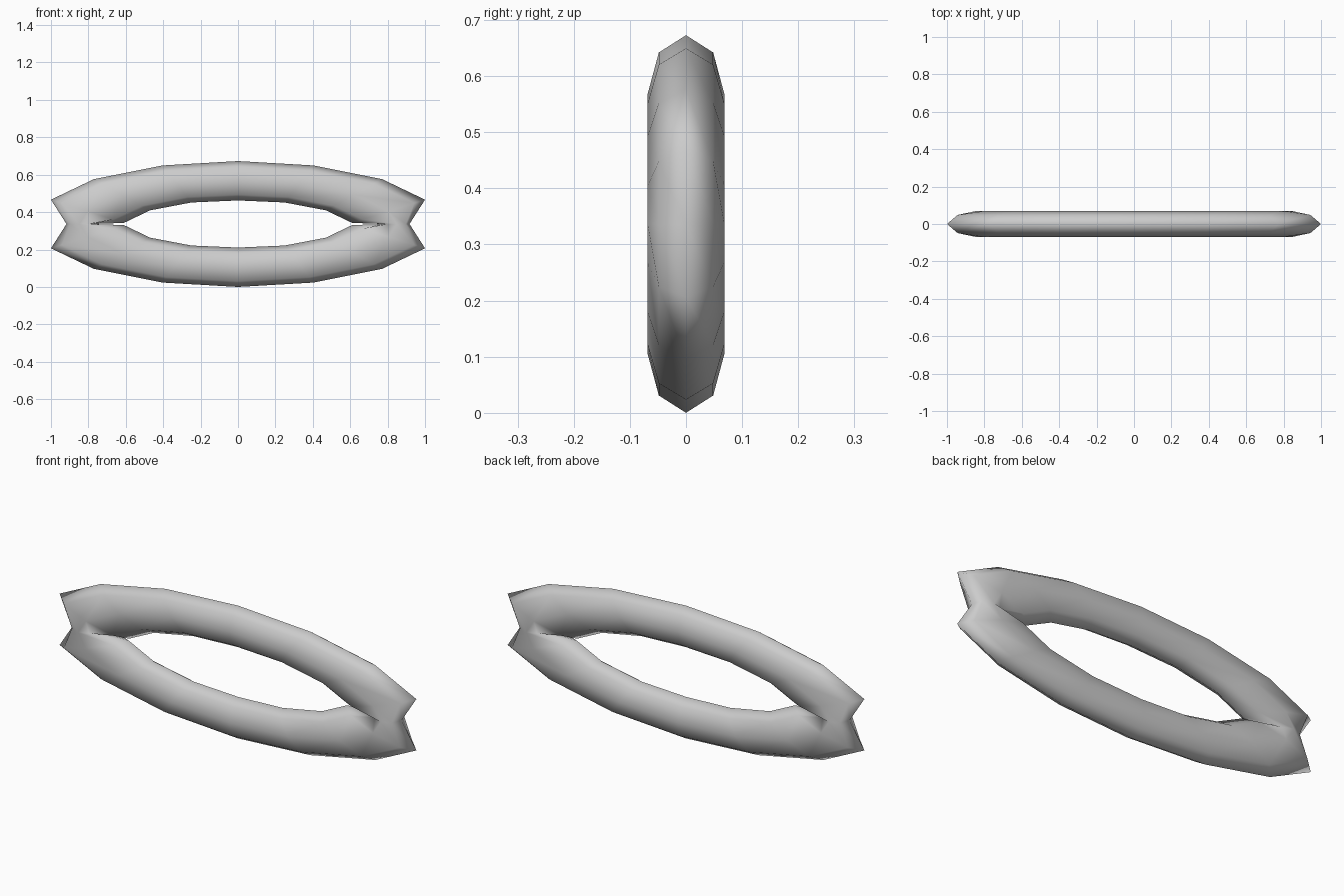
import bpy
import bmesh
from math import sin, cos, tau

if "Cube" in bpy.data.objects:
    bpy.data.objects.remove(bpy.data.objects["Cube"])

SIDES = 8        # sides of the tube
RADIUS = 0.0685  # half depth of the tube in y
MID_Z = 0.3365   # height of the ring centre

# Quarter ring: (outer x, outer z, inner x, inner z) about the ring centre
quarter = [
    (0.00, 0.3365, 0.00, 0.126),
    (0.405, 0.313, 0.25, 0.115),
    (0.77, 0.240, 0.47, 0.073),
    (1.00, 0.130, 0.61, 0.006),
    (0.917, 0.0, 0.78, 0.0),
]


def flip(s, fx, fz):
    return (s[0] * fx, s[1] * fz, s[2] * fx, s[3] * fz)


# Mirror the quarter into the full closed loop of 16 sections
right = quarter + [flip(s, 1, -1) for s in quarter[-2::-1]]
loop = right + [flip(s, -1, 1) for s in right[-2:0:-1]]

# Oval ring: sweep the eight-sided tube through the sections
bm = bmesh.new()
rings = []
for ox, oz, ix, iz in loop:
    cx, cz = (ox + ix) / 2, (oz + iz) / 2
    dx, dz = (ox - ix) / 2, (oz - iz) / 2
    ring = []
    for j in range(SIDES):
        a = tau * j / SIDES
        ring.append(bm.verts.new((cx + dx * cos(a), -RADIUS * sin(a), MID_Z + cz + dz * cos(a))))
    rings.append(ring)

for i, ring in enumerate(rings):
    nxt = rings[(i + 1) % len(rings)]
    for j in range(SIDES):
        k = (j + 1) % SIDES
        bm.faces.new((ring[j], ring[k], nxt[j]))
        bm.faces.new((ring[k], nxt[k], nxt[j]))

# Make the winding face outward (positive enclosed volume)
if bm.calc_volume(signed=True) < 0:
    bmesh.ops.reverse_faces(bm, faces=bm.faces[:])
for f in bm.faces:
    f.smooth = True

mesh = bpy.data.meshes.new("oval_ring")
bm.to_mesh(mesh)
bm.free()
obj = bpy.data.objects.new("oval_ring", mesh)
bpy.context.collection.objects.link(obj)
